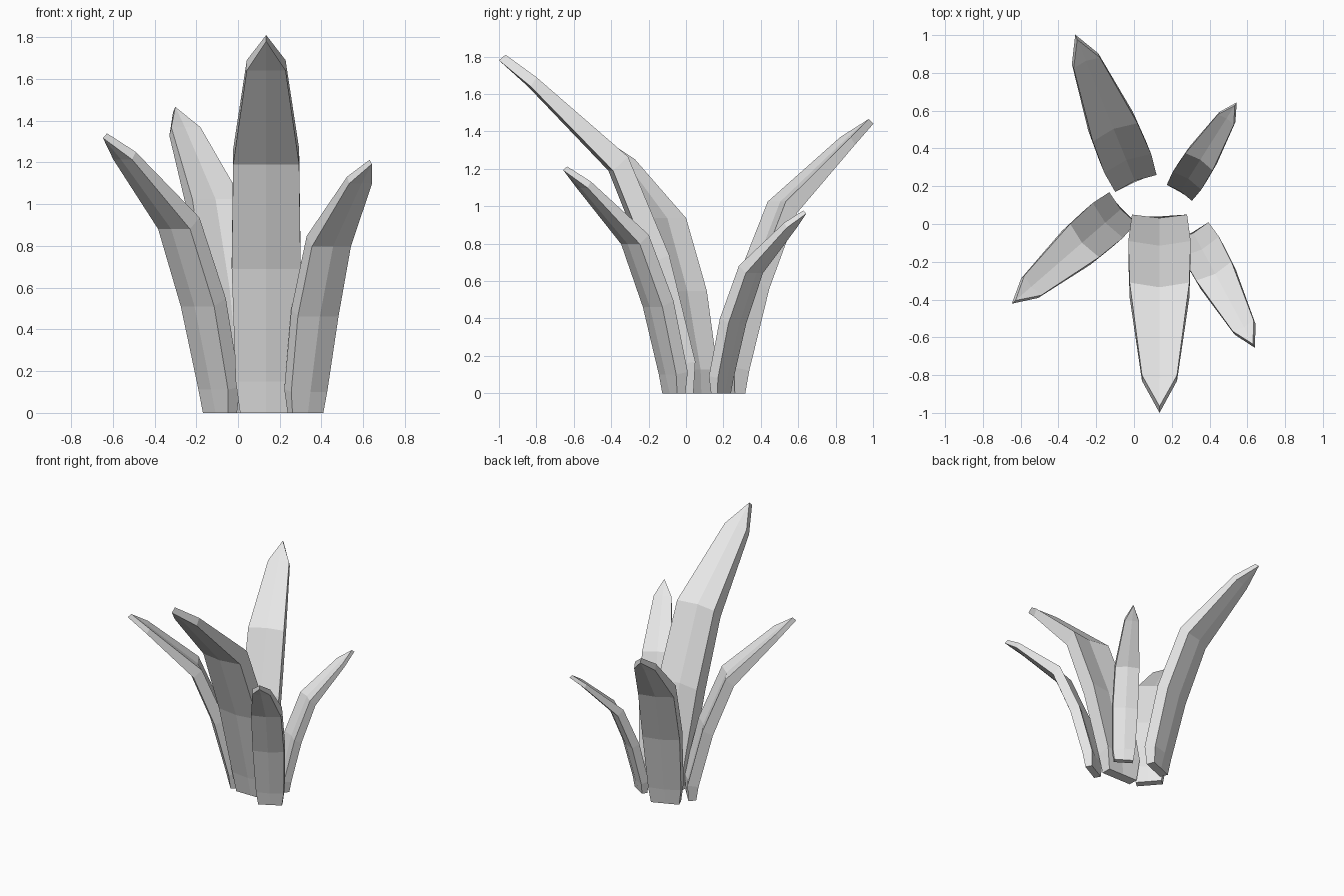
import bpy, bmesh, math
from mathutils import Matrix, Vector

cube = bpy.data.objects.get("Cube")
if cube:
    bpy.data.objects.remove(cube, do_unlink=True)

# Single grey material
grey = bpy.data.materials.new("light_grey")
grey.use_nodes = True
grey.diffuse_color = (0.8, 0.8, 0.8, 1)
grey.node_tree.nodes["Principled BSDF"].inputs["Base Color"].default_value = (0.8, 0.8, 0.8, 1)

# Stations along a leaf: half width, inner (reach, height), outer (reach, height), crease depth
STATIONS = [
    (0.125, (0.01, 0.0), (0.085, 0.0), 0.0),
    (0.146, (0.0, 0.17), (0.105, 0.15), 0.018),
    (0.165, (0.14, 0.74), (0.24, 0.69), 0.025),
    (0.158, (0.36, 1.265), (0.44, 1.19), 0.025),
    (0.093, (0.85, 1.69), (0.88, 1.64), 0.015),
    (0.0, (1.015, 1.81), (1.05, 1.78), 0.0),
]


def leaf(name, base, tip, scale):
    """Thick bent leaf with a channel inside and a keel outside."""
    bm = bmesh.new()
    rings = []
    for half, (ri, zi), (ro, zo), crease in STATIONS:
        section = [(ri, -half, zi), (ri + crease, 0, zi), (ri, half, zi),
                   (ro, half, zo), (ro + crease, 0, zo), (ro, -half, zo)]
        rings.append([bm.verts.new(p) for p in section])
    for a, b in zip(rings, rings[1:]):
        for i in range(6):
            j = (i + 1) % 6
            bm.faces.new((a[i], a[j], b[j], b[i]))
    bm.faces.new(rings[0])
    bmesh.ops.remove_doubles(bm, verts=bm.verts, dist=0.0001)
    bmesh.ops.recalc_face_normals(bm, faces=bm.faces)

    # Aim the leaf outward from its base
    aim = Vector(tip) - Vector(base)
    turn = Matrix.Rotation(math.atan2(aim.y, aim.x), 4, 'Z')
    place = Matrix.Translation((base[0], base[1], 0))
    bm.transform(place @ turn @ Matrix.Scale(scale, 4))

    mesh = bpy.data.meshes.new(name)
    bm.to_mesh(mesh)
    bm.free()
    mesh.materials.append(grey)
    obj = bpy.data.objects.new(name, mesh)
    bpy.context.collection.objects.link(obj)


# Five leaves, each a turned and scaled copy
leaf("front_leaf", (0.135, 0.05), (0.135, -1.0), 1.0)
leaf("front_left_leaf", (0.308, -0.037), (0.638, -0.65), 0.67)
leaf("front_right_leaf", (-0.06, 0.087), (-0.645, -0.42), 0.74)
leaf("back_right_leaf", (0.01, 0.215), (-0.31, 1.0), 0.81)
leaf("back_left_leaf", (0.24, 0.165), (0.54, 0.638), 0.54)
